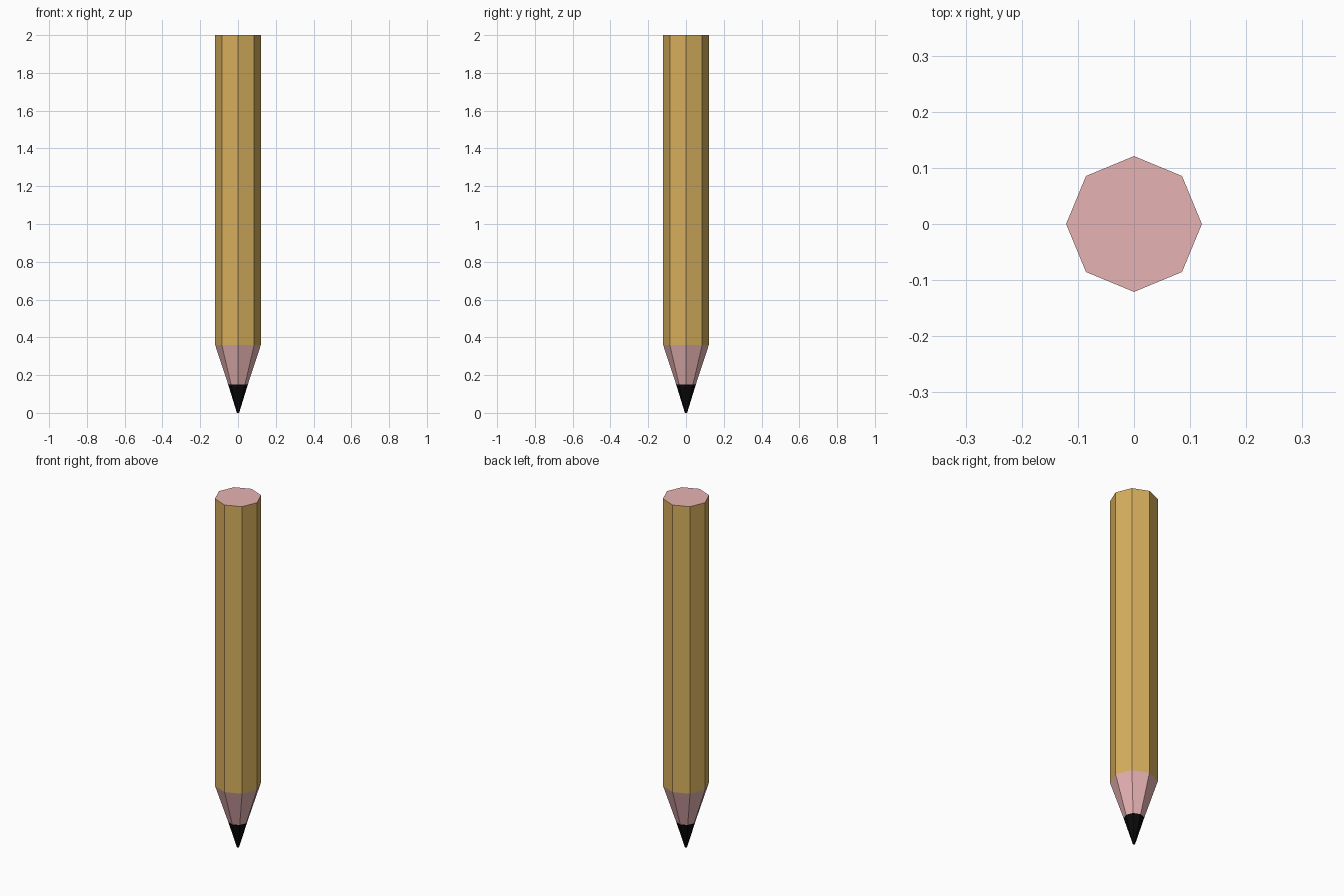
import bpy, bmesh
from math import cos, sin, pi

if "Cube" in bpy.data.objects:
    bpy.data.objects.remove(bpy.data.objects["Cube"])

SIDES = 8


def material(name, color):
    m = bpy.data.materials.new(name)
    m.diffuse_color = (*color, 1)
    m.use_nodes = True
    m.node_tree.nodes["Principled BSDF"].inputs["Base Color"].default_value = m.diffuse_color
    return m


def faceted_section(name, profile, mats, cap_bottom=False, cap_top=False):
    """Octagonal shell through (radius, z) rings; the last material goes on the top cap."""
    bm = bmesh.new()
    rings = [[bm.verts.new((r * cos(2 * pi * i / SIDES), r * sin(2 * pi * i / SIDES), z))
              for i in range(SIDES)] for r, z in profile]
    for low, high in zip(rings, rings[1:]):
        for i in range(SIDES):
            j = (i + 1) % SIDES
            bm.faces.new((low[i], low[j], high[j], high[i]))
    if cap_bottom:
        bm.faces.new(rings[0][::-1])
    if cap_top:
        bm.faces.new(rings[-1]).material_index = len(mats) - 1
    mesh = bpy.data.meshes.new(name)
    bm.to_mesh(mesh)
    bm.free()
    for m in mats:
        mesh.materials.append(m)
    obj = bpy.data.objects.new(name, mesh)
    bpy.context.collection.objects.link(obj)
    return obj


paint = material("yellow_paint", (0.68, 0.43, 0.11))
wood = material("bare_wood", (0.80, 0.45, 0.45))
graphite = material("graphite", (0.003, 0.003, 0.003))

# Painted shaft with bare wood end
faceted_section("shaft", [(0.121, 0.36), (0.121, 2.0)], [paint, wood], cap_top=True)
# Sharpened wood cone
faceted_section("sharpened_wood", [(0.052, 0.15), (0.121, 0.36)], [wood])
# Blunt lead tip
faceted_section("lead_tip", [(0.006, 0.0), (0.052, 0.15)], [graphite], cap_bottom=True)
